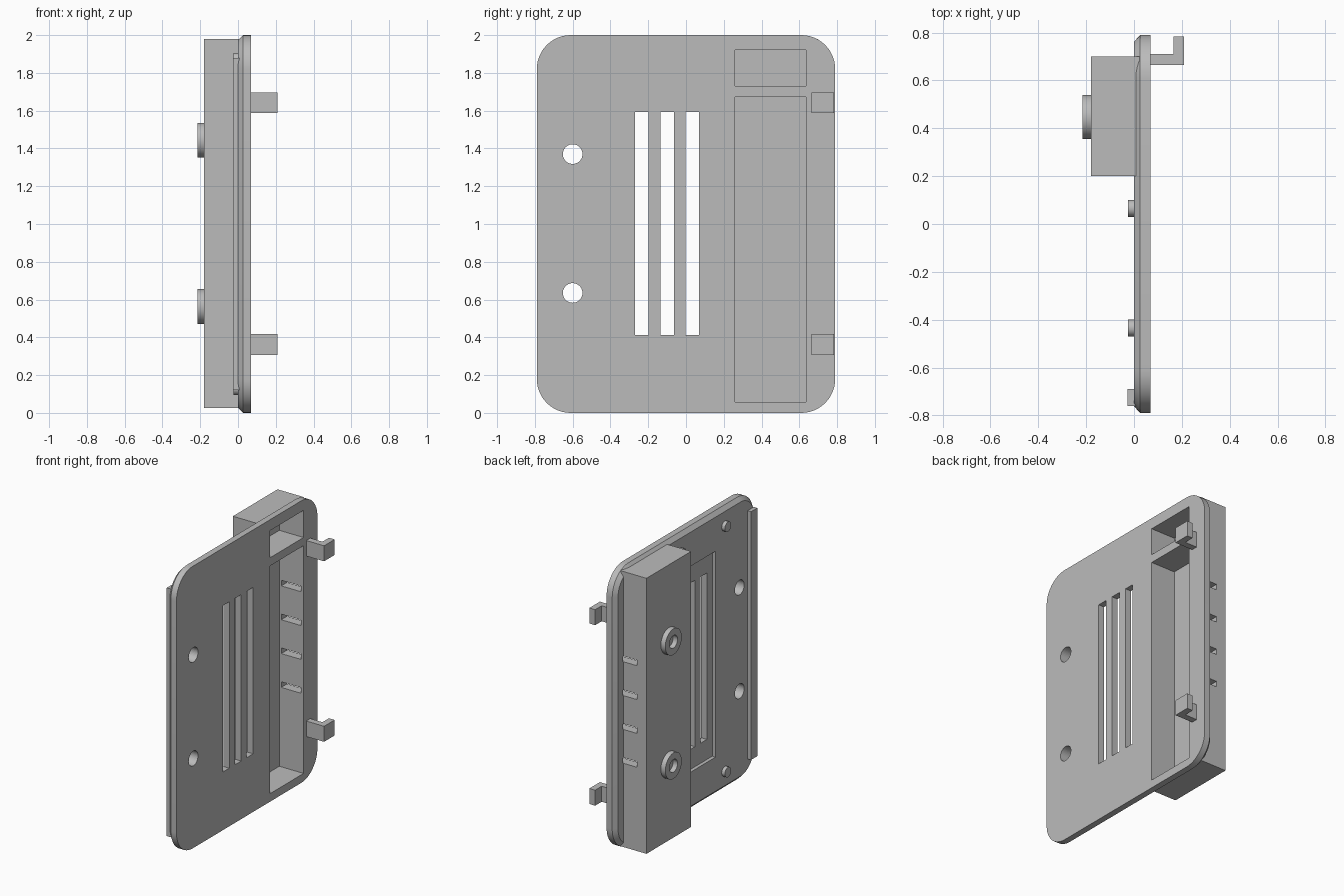
import bpy, bmesh, math
from mathutils import Matrix, Vector

cube = bpy.data.objects.get("Cube")
if cube:
    bpy.data.objects.remove(cube, do_unlink=True)

grey = bpy.data.materials.new("plain grey")
grey.use_nodes = True
COLOR = (0.5, 0.5, 0.5, 1)
grey.diffuse_color = COLOR
grey.node_tree.nodes["Principled BSDF"].inputs["Base Color"].default_value = COLOR


def finish(name, bm):
    bmesh.ops.recalc_face_normals(bm, faces=bm.faces)
    mesh = bpy.data.meshes.new(name)
    bm.to_mesh(mesh)
    bm.free()
    mesh.materials.append(grey)
    obj = bpy.data.objects.new(name, mesh)
    bpy.context.collection.objects.link(obj)
    return obj


def add_box(bm, x, y, z):
    size = Vector((x[1] - x[0], y[1] - y[0], z[1] - z[0]))
    mid = Vector((x[0] + x[1], y[0] + y[1], z[0] + z[1])) / 2
    bmesh.ops.create_cube(bm, size=1, matrix=Matrix.Translation(mid) @ Matrix.Diagonal(size).to_4x4())


def add_rod(bm, x, y, z, r):
    # cylinder lying along x
    m = Matrix.Translation(((x[0] + x[1]) / 2, y, z)) @ Matrix.Rotation(math.pi / 2, 4, "Y")
    bmesh.ops.create_cone(bm, cap_ends=True, segments=40, radius1=r, radius2=r,
                          depth=x[1] - x[0], matrix=m)


def box(name, x, y, z):
    bm = bmesh.new()
    add_box(bm, x, y, z)
    return finish(name, bm)


def rod(name, x, y, z, r):
    bm = bmesh.new()
    add_rod(bm, x, y, z, r)
    return finish(name, bm)


def cut(obj, cutter):
    cutter.hide_render = True
    cutter.hide_viewport = True
    cutter.display_type = "WIRE"
    mod = obj.modifiers.new(cutter.name, "BOOLEAN")
    mod.operation = "DIFFERENCE"
    mod.solver = "EXACT"
    mod.object = cutter


def smooth(obj):
    bpy.ops.object.select_all(action="DESELECT")
    obj.select_set(True)
    bpy.context.view_layer.objects.active = obj
    bpy.ops.object.shade_smooth_by_angle(angle=math.radians(25))


FRONT, RIM = 0.07, 0.026      # flat face and start of the chamfer along x
HOLE_Z = (0.635, 1.37)

# Panel: rounded rectangle with a chamfered rear edge
HALF, RADIUS, CHAMFER, STEPS = 0.79, 0.18, 0.028, 12


def outline(bm, x, inset):
    r = RADIUS - inset
    ring = []
    for corner, (sy, sz) in enumerate(((1, 1), (-1, 1), (-1, -1), (1, -1))):
        for i in range(STEPS + 1):
            a = (corner + i / STEPS) * math.pi / 2
            ring.append(bm.verts.new((x, sy * (HALF - RADIUS) + r * math.cos(a),
                                      1 + sz * (1 - RADIUS) + r * math.sin(a))))
    return ring


bm = bmesh.new()
rings = [outline(bm, 0, CHAMFER), outline(bm, RIM, 0), outline(bm, FRONT, 0)]
for a, b in zip(rings, rings[1:]):
    for i in range(len(a)):
        j = (i + 1) % len(a)
        bm.faces.new((a[i], a[j], b[j], b[i]))
bm.faces.new(rings[0])
bm.faces.new(rings[-1])
panel = finish("panel", bm)
smooth(panel)

# Hollow housing on the rear
housing = box("housing", (-0.18, 0.024), (0.2, 0.7), (0.026, 1.98))

# Two pockets opening through the front
for name, z in (("long_pocket_cutter", (0.057, 1.672)), ("short_pocket_cutter", (1.73, 1.922))):
    pocket = box(name, (-0.12, 0.1), (0.26, 0.635), z)
    cut(panel, pocket)
    cut(housing, pocket)

# Small vents in the housing side wall
bm = bmesh.new()
for i in range(4):
    z = 0.64 + 0.24 * i
    add_box(bm, (-0.105, 0.05), (0.6, 0.705), (z - 0.02, z + 0.02))
vents = finish("vent_cutter", bm)
cut(panel, vents)
cut(housing, vents)

# Rear recess, long slots and round holes through the panel
cut(panel, box("recess_cutter", (-0.1, 0.025), (-0.33, 0.13), (0.27, 1.73)))
bm = bmesh.new()
for y in (-0.234, -0.1, 0.034):
    add_box(bm, (-0.1, 0.1), (y - 0.036, y + 0.036), (0.412, 1.592))
for z in HOLE_Z:
    add_rod(bm, (-0.1, 0.1), -0.6, z, 0.052)
cut(panel, finish("slot_and_hole_cutter", bm))

# Ridge along the rear edge
box("rear_ridge", (-0.027, 0.012), (-0.76, -0.69), (0.12, 1.88))

for level, s in (("lower", -1), ("upper", 1)):
    # Locating pegs on the rear face
    for side, y in (("outer", -0.435), ("inner", 0.065)):
        smooth(rod(f"{level}_{side}_peg", (-0.025, 0.01), y, 1 + 0.87 * s, 0.035))

    # Ring boss on the housing
    z = 1.003 + 0.44 * s
    boss = rod(f"{level}_boss", (-0.215, -0.17), 0.447, z, 0.092)
    smooth(boss)
    cut(boss, rod(f"{level}_boss_cutter", (-0.3, -0.1), 0.447, z, 0.045))

    # Hooked clip on the front face
    z = 1.002 + 0.64 * s
    bm = bmesh.new()
    profile = ((0.06, 0.665), (0.21, 0.665), (0.21, 0.783), (0.165, 0.783), (0.165, 0.71), (0.06, 0.71))
    face = bm.faces.new([bm.verts.new((x, y, z - 0.055)) for x, y in profile])
    new = bmesh.ops.extrude_face_region(bm, geom=[face])["geom"]
    bmesh.ops.translate(bm, vec=(0, 0, 0.11),
                        verts=[v for v in new if isinstance(v, bmesh.types.BMVert)])
    finish(f"{level}_clip", bm)
